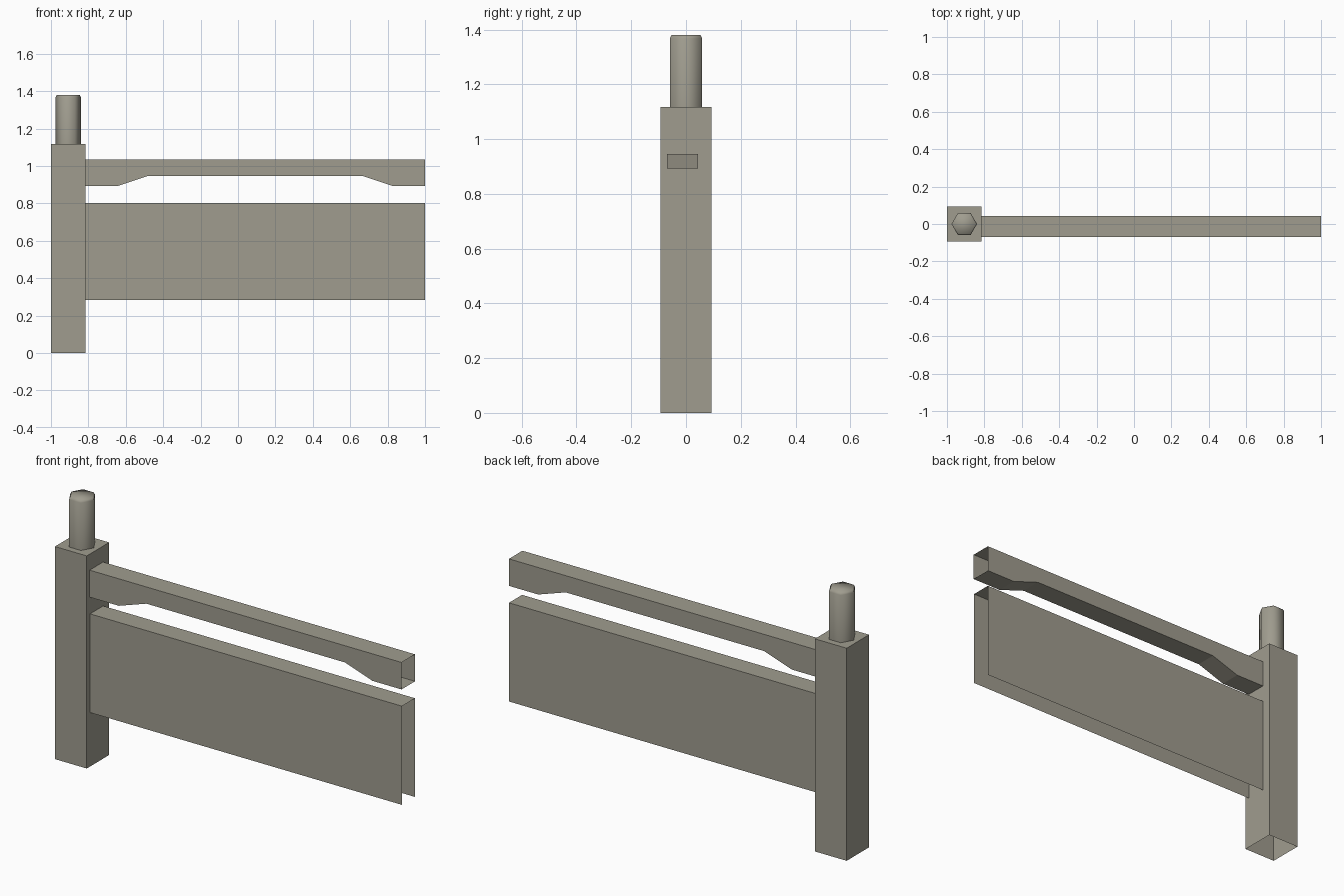
import bpy, bmesh, math

if "Cube" in bpy.data.objects:
    bpy.data.objects.remove(bpy.data.objects["Cube"])

stone = bpy.data.materials.new("warm_grey")
stone.diffuse_color = (0.35, 0.335, 0.275, 1)
stone.use_nodes = True
stone.node_tree.nodes["Principled BSDF"].inputs["Base Color"].default_value = stone.diffuse_color


def make_object(name, bm, smooth=False):
    bmesh.ops.recalc_face_normals(bm, faces=bm.faces)
    for f in bm.faces:
        f.smooth = smooth
    mesh = bpy.data.meshes.new(name)
    bm.to_mesh(mesh)
    bm.free()
    mesh.materials.append(stone)
    obj = bpy.data.objects.new(name, mesh)
    bpy.context.collection.objects.link(obj)
    return obj


def extruded_profile(name, profile, y0, y1, is_open):
    """Extrude an x-z profile along y, then remove the faces is_open picks."""
    bm = bmesh.new()
    front = bm.faces.new([bm.verts.new((x, y0, z)) for x, z in profile])
    back = bmesh.ops.extrude_face_region(bm, geom=[front], use_keep_orig=True)
    for v in back["geom"]:
        if isinstance(v, bmesh.types.BMVert):
            v.co.y = y1
    bmesh.ops.recalc_face_normals(bm, faces=bm.faces)
    doomed = [f for f in bm.faces if is_open(f.normal)]
    bmesh.ops.delete(bm, geom=doomed, context='FACES')
    return make_object(name, bm)


def box_profile(x0, x1, z0, z1):
    return [(x0, z0), (x1, z0), (x1, z1), (x0, z1)]


POST_X = -0.815

# Square post, open underneath
extruded_profile("post", box_profile(-1, POST_X, 0, 1.118), -0.093, 0.093,
                 lambda n: n.z < -0.9)

# Lower panel: thin shell open at both ends and underneath
extruded_profile("lower_panel", box_profile(POST_X, 1, 0.284, 0.803), -0.066, 0.043,
                 lambda n: n.z < -0.9 or abs(n.x) > 0.9)

# Top rail with thickened ends, open at both ends
rail = [(POST_X, 0.892), (-0.645, 0.892), (-0.485, 0.946), (0.67, 0.946),
        (0.83, 0.892), (1, 0.892), (1, 1.034), (POST_X, 1.034)]
extruded_profile("top_rail", rail, -0.069, 0.043, lambda n: abs(n.x) > 0.9)

# Six-sided smooth finial with a small bevelled top
bm = bmesh.new()
rings = []
for r, z in ((0.068, 1.118), (0.068, 1.368), (0.061, 1.38)):
    rings.append([bm.verts.new((-0.9075 + r * math.cos(i * math.pi / 3),
                                r * math.sin(i * math.pi / 3), z)) for i in range(6)])
for a, b in zip(rings, rings[1:]):
    for i in range(6):
        j = (i + 1) % 6
        bm.faces.new((a[i], a[j], b[j], b[i]))
bm.faces.new(rings[-1])
make_object("post_finial", bm, smooth=True)
